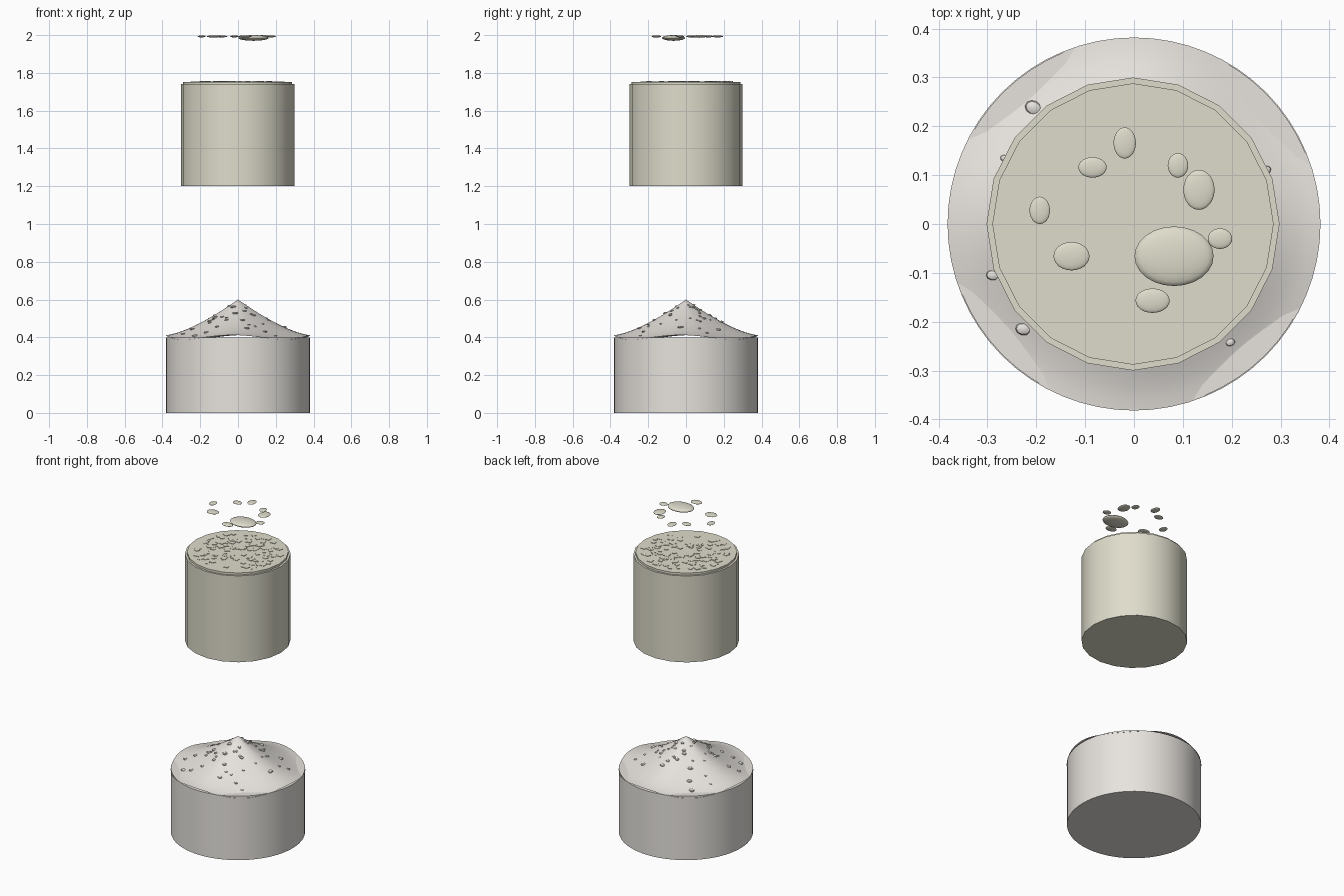
import bpy, bmesh, math, random
from mathutils import Matrix, Vector

if "Cube" in bpy.data.objects:
    bpy.data.objects.remove(bpy.data.objects["Cube"])

random.seed(7)


def material(name, col):
    m = bpy.data.materials.new(name)
    m.diffuse_color = (*col, 1)
    m.use_nodes = True
    m.node_tree.nodes["Principled BSDF"].inputs["Base Color"].default_value = m.diffuse_color
    return m


SAND = material("pale_sand", (0.80, 0.77, 0.73))
CREAM = material("cream", (0.74, 0.72, 0.60))


def finish(bm, name, mat, smooth=True):
    me = bpy.data.meshes.new(name)
    bm.to_mesh(me)
    bm.free()
    ob = bpy.data.objects.new(name, me)
    bpy.context.collection.objects.link(ob)
    me.materials.append(mat)
    if smooth:
        bpy.ops.object.select_all(action='DESELECT')
        ob.select_set(True)
        bpy.context.view_layer.objects.active = ob
        bpy.ops.object.shade_smooth_by_angle(angle=math.radians(35))
    return ob


def drum(name, r, z0, z1, sides, mat, cx=0.0):
    bm = bmesh.new()
    bmesh.ops.create_cone(bm, cap_ends=True, segments=sides, radius1=r, radius2=r,
                          depth=z1 - z0,
                          matrix=Matrix.Translation((cx, 0, (z0 + z1) / 2)))
    return finish(bm, name, mat)


def add_blob(bm, pos, size, rot=0.0, segs=24, rings=12):
    m = (Matrix.Translation(pos) @ Matrix.Rotation(rot, 4, 'Z')
         @ Matrix.Diagonal((*size, 1)))
    bmesh.ops.create_uvsphere(bm, u_segments=segs, v_segments=rings, radius=1, matrix=m)


R = 0.38


def mound_z(r, a):
    t = r / R
    return 0.4 + 0.2 * (1 - t) ** 1.4 + 0.012 * t * math.cos(4 * a + 0.3)


# lower drum
drum("base_drum", R, 0, 0.4, 64, SAND)

# rippled conical mound on the lower drum
bm = bmesh.new()
N, RINGS = 64, 16
tip = bm.verts.new((0, 0, 0.6))
prev = None
for j in range(1, RINGS + 1):
    r = R * 1.005 * j / RINGS
    ring = []
    for i in range(N):
        a = 2 * math.pi * i / N
        ring.append(bm.verts.new((r * math.cos(a), r * math.sin(a), mound_z(min(r, R), a))))
    for i in range(N):
        k = (i + 1) % N
        if prev:
            bm.faces.new((prev[i], ring[i], ring[k], prev[k]))
        else:
            bm.faces.new((tip, ring[i], ring[k]))
    prev = ring
finish(bm, "mound", SAND)

# pebbles scattered over the mound
bm = bmesh.new()
spots = [(-0.206, 0.238, 0.018), (-0.29, -0.105, 0.013), (-0.227, -0.215, 0.016),
         (0.197, -0.242, 0.010), (0.27, 0.11, 0.011), (-0.266, 0.135, 0.008)]
for _ in range(60):
    a, r = random.uniform(0, 2 * math.pi), random.uniform(0.04, 0.28)
    spots.append((r * math.cos(a), r * math.sin(a), random.uniform(0.007, 0.016)))
for x, y, s in spots:
    z = mound_z(math.hypot(x, y), math.atan2(y, x))
    add_blob(bm, (x, y, z), (s, s * 0.8, s * 0.45), random.uniform(-0.5, 0.5), 10, 6)
finish(bm, "mound_pebbles", SAND)

# upper drum with its raised top plate
drum("upper_drum", 0.30, 1.2, 1.74, 20, CREAM, -0.002)
drum("top_plate", 0.288, 1.74, 1.753, 20, CREAM, -0.002)

# square flakes lying on the top plate
bm = bmesh.new()
for _ in range(110):
    a, r = random.uniform(0, 2 * math.pi), 0.245 * math.sqrt(random.uniform(0.03, 1))
    s = random.uniform(0.02, 0.034)
    m = (Matrix.Translation((r * math.cos(a), r * math.sin(a), 1.753))
         @ Matrix.Rotation(random.uniform(0, math.pi), 4, 'Z')
         @ Matrix.Diagonal((s, s, random.uniform(0.003, 0.006), 1)))
    bmesh.ops.create_cube(bm, size=1, matrix=m)
finish(bm, "flakes", CREAM, smooth=False)

# flat droplets floating at the very top: x, y, rx, ry, rz
bm = bmesh.new()
for x, y, rx, ry, rz in [
        (0.082, -0.066, 0.081, 0.061, 0.015), (-0.019, 0.166, 0.023, 0.032, 0.005),
        (-0.085, 0.116, 0.029, 0.021, 0.005), (0.090, 0.120, 0.021, 0.025, 0.005),
        (0.133, 0.070, 0.032, 0.041, 0.007), (-0.193, 0.028, 0.021, 0.028, 0.005),
        (0.176, -0.030, 0.025, 0.021, 0.005), (-0.128, -0.066, 0.037, 0.029, 0.006),
        (0.038, -0.157, 0.035, 0.025, 0.006)]:
    add_blob(bm, (x, y, 1.985 if rz > 0.01 else 1.993), (rx, ry, rz))
finish(bm, "droplets", CREAM)
